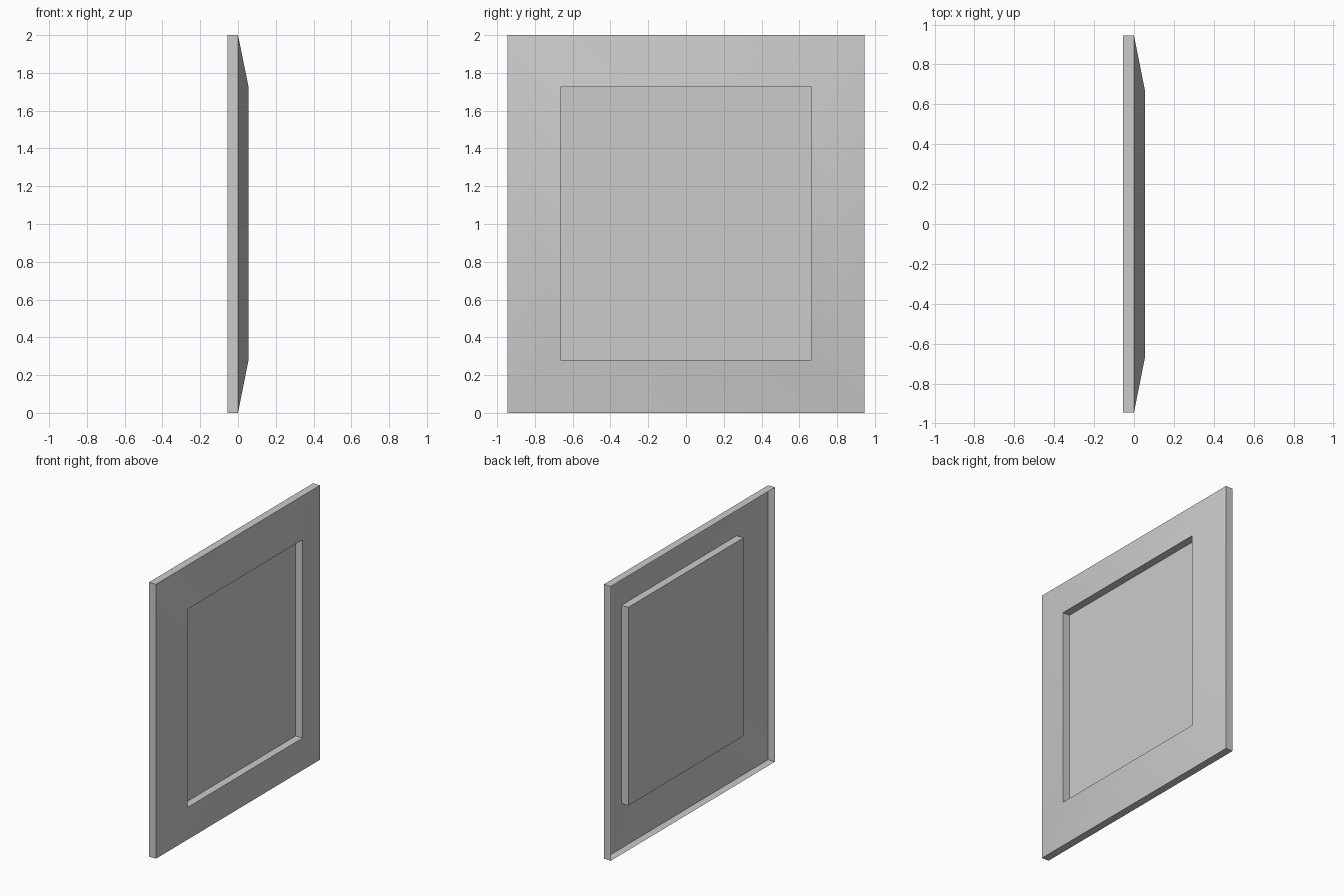
import bpy
import bmesh
import math

if "Cube" in bpy.data.objects:
    bpy.data.objects.remove(bpy.data.objects["Cube"])

# Rectangular rings of the open-backed shell: (x, half width, z bottom, z top)
RINGS = [
    (-0.056, 0.945, 0.0, 2.0),       # open back rim
    (0.0, 0.945, 0.0, 2.0),          # outer front edge
    (0.056, 0.664, 0.28, 1.725),     # raised edge of the opening
    (0.0, 0.664, 0.28, 1.725),       # recess floor outline
]


def add_ring(bm, x, half, low, high):
    corners = [(-half, low), (half, low), (half, high), (-half, high)]
    return [bm.verts.new((x, y, z)) for y, z in corners]


# Framed panel: side rim, sloped frame, recess walls, recess floor
bm = bmesh.new()
rings = [add_ring(bm, *r) for r in RINGS]
for a, b in zip(rings, rings[1:]):
    for i in range(4):
        j = (i + 1) % 4
        bm.faces.new((a[i], a[j], b[j], b[i]))
bm.faces.new(rings[-1])
bm.normal_update()

mesh = bpy.data.meshes.new("framed_panel")
bm.to_mesh(mesh)
bm.free()
panel = bpy.data.objects.new("framed_panel", mesh)
bpy.context.collection.objects.link(panel)

# Soft shading across the shallow slopes, sharp at the walls
bpy.context.view_layer.objects.active = panel
panel.select_set(True)
bpy.ops.object.shade_smooth_by_angle(angle=math.radians(30))
